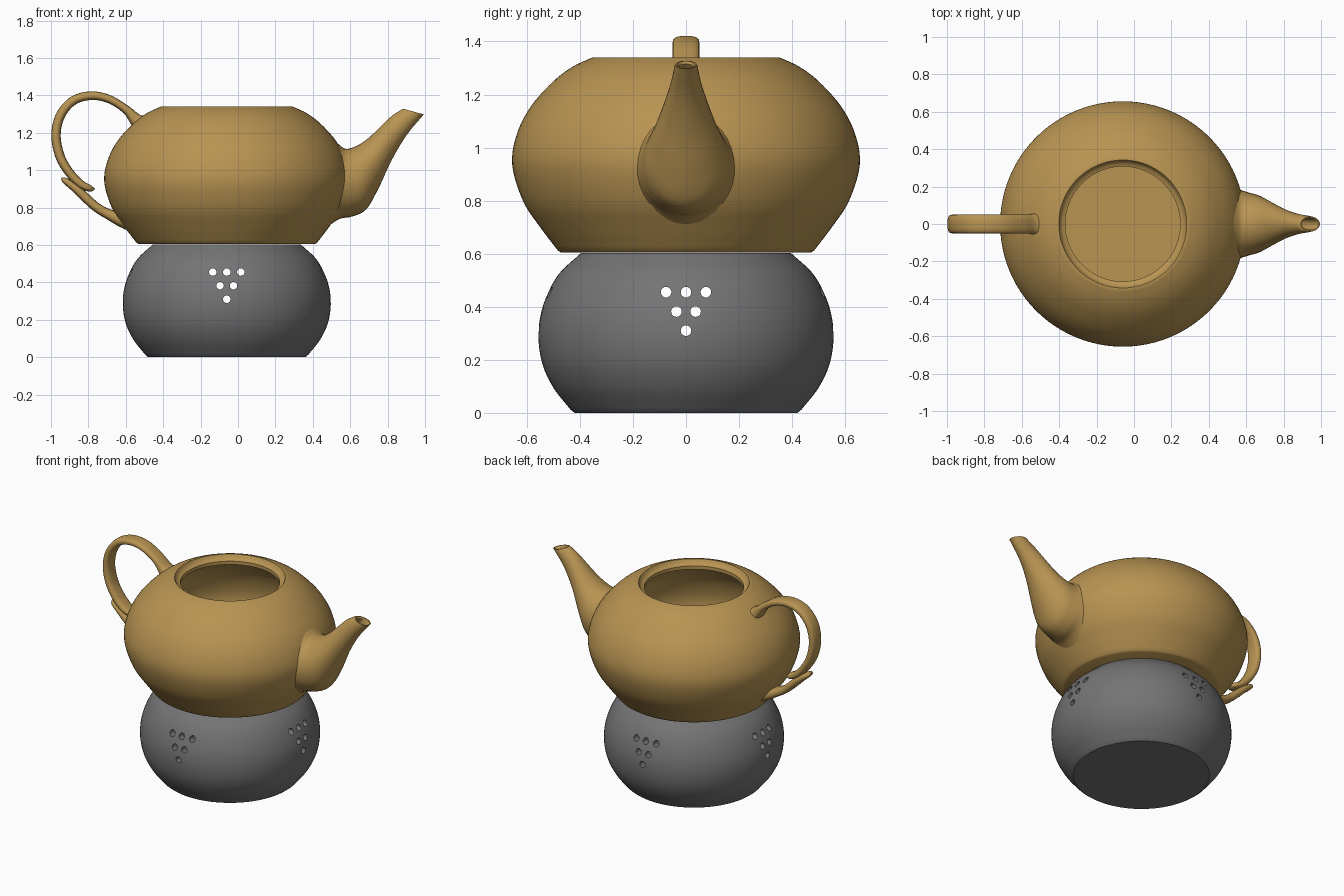
import bpy, bmesh, math
from mathutils import Vector, Matrix

if "Cube" in bpy.data.objects:
    bpy.data.objects.remove(bpy.data.objects["Cube"])

AXIS_X = -0.06


def material(name, rgb):
    m = bpy.data.materials.new(name)
    m.diffuse_color = (*rgb, 1)
    m.use_nodes = True
    m.node_tree.nodes["Principled BSDF"].inputs["Base Color"].default_value = m.diffuse_color
    return m


TAN = material("golden_tan", (0.48, 0.295, 0.085))
GREY = material("slate_grey", (0.175, 0.175, 0.18))


def smooth_curve(points, steps):
    """Catmull-Rom curve through points of any dimension."""
    p = [Vector(q) for q in points]
    p = [2 * p[0] - p[1]] + p + [2 * p[-1] - p[-2]]
    out = []
    for i in range(1, len(p) - 2):
        a, b, c, d = p[i - 1:i + 3]
        for s in range(steps):
            t = s / steps
            out.append(0.5 * (2 * b + (c - a) * t + (2 * a - 5 * b + 4 * c - d) * t * t
                              + (3 * b - a - 3 * c + d) * t ** 3))
    return out + [p[-2]]


def finish(ob, mat):
    if not ob.data.materials:
        ob.data.materials.append(mat)
    bpy.ops.object.select_all(action='DESELECT')
    bpy.context.view_layer.objects.active = ob
    ob.select_set(True)
    bpy.ops.object.shade_smooth_by_angle(angle=math.radians(35))


def skin(name, rings, mat):
    """Closed surface over a row of rings, with both ends capped."""
    bm = bmesh.new()
    loops = [[bm.verts.new(v) for v in r] for r in rings]
    n = len(loops[0])
    for a, b in zip(loops, loops[1:]):
        for i in range(n):
            j = (i + 1) % n
            bm.faces.new((a[i], a[j], b[j], b[i]))
    bm.faces.new(loops[0])
    bm.faces.new(loops[-1])
    bmesh.ops.recalc_face_normals(bm, faces=bm.faces)
    me = bpy.data.meshes.new(name)
    bm.to_mesh(me)
    bm.free()
    ob = bpy.data.objects.new(name, me)
    bpy.context.collection.objects.link(ob)
    finish(ob, mat)
    return ob


def lathe(name, profile, mat, n=96):
    ang = [2 * math.pi * i / n for i in range(n)]
    return skin(name, [[(AXIS_X + r * math.cos(a), r * math.sin(a), z) for a in ang]
                       for r, z in profile], mat)


def ring(s, power=1.0, n=32):
    """Oval ring between an upper and a lower point in the xz plane."""
    ux, uz, lx, lz, w = s
    pts = []
    for i in range(n):
        a = 2 * math.pi * i / n
        c, d = (math.copysign(abs(f) ** power, f) for f in (math.cos(a), math.sin(a)))
        pts.append(((ux + lx) / 2 + c * (ux - lx) / 2, w * d, (uz + lz) / 2 + c * (uz - lz) / 2))
    return pts


def strap(name, path, mat):
    """Soft flat bar along (x, z, half thickness, half width) points."""
    pts = smooth_curve(path, 7)
    rings = []
    for i, (x, z, h, w) in enumerate(pts):
        a, b = pts[max(i - 1, 0)], pts[min(i + 1, len(pts) - 1)]
        t = Vector((b[0] - a[0], b[1] - a[1])).normalized()
        nx, nz = -t.y * h, t.x * h
        rings.append(ring((x + nx, z + nz, x - nx, z - nz, w), 0.75, 24))
    return skin(name, rings, mat)


# Hollow pot body with a recessed lid seat
outer = smooth_curve([(0.483, 0.612), (0.55, 0.70), (0.615, 0.80), (0.655, 0.935), (0.638, 1.05),
                      (0.585, 1.155), (0.50, 1.25), (0.425, 1.306), (0.352, 1.34)], 5)
seat = [(0.342, 1.34), (0.334, 1.325), (0.325, 1.314), (0.307, 1.308), (0.307, 1.285)]
inner = smooth_curve([(0.36, 1.275), (0.46, 1.205), (0.55, 1.10), (0.595, 0.935),
                      (0.55, 0.79), (0.46, 0.66)], 4)
lathe("pot_body", [(0.472, 0.605)] + [tuple(p) for p in outer] + seat + [tuple(p) for p in inner], TAN)

# Spout: flared root, tapering neck, hollow tip
spout = smooth_curve([(0.52, 1.155, 0.47, 0.69, 0.225), (0.565, 1.118, 0.54, 0.738, 0.19),
                      (0.60, 1.117, 0.61, 0.752, 0.171), (0.65, 1.138, 0.685, 0.79, 0.153),
                      (0.705, 1.178, 0.75, 0.90, 0.121), (0.77, 1.24, 0.82, 1.05, 0.084),
                      (0.82, 1.288, 0.90, 1.185, 0.058), (0.876, 1.325, 0.988, 1.292, 0.043)], 5)
bore = [(0.885, 1.327, 0.994, 1.298, 0.041), (0.892, 1.326, 0.988, 1.299, 0.034),
        (0.895, 1.315, 0.978, 1.290, 0.029), (0.84, 1.26, 0.90, 1.21, 0.038),
        (0.75, 1.16, 0.79, 1.05, 0.07)]
skin("spout", [ring(s) for s in list(spout) + bore], TAN)

# Looped handle
strap("handle", [(-0.50, 1.235, 0.06, 0.07), (-0.545, 1.268, 0.036, 0.054), (-0.60, 1.325, 0.023, 0.05),
                 (-0.69, 1.38, 0.022, 0.05), (-0.785, 1.398, 0.023, 0.05), (-0.88, 1.372, 0.024, 0.05),
                 (-0.948, 1.295, 0.025, 0.05), (-0.973, 1.19, 0.025, 0.05), (-0.952, 1.075, 0.025, 0.05),
                 (-0.90, 0.985, 0.024, 0.05), (-0.84, 0.925, 0.022, 0.048), (-0.79, 0.902, 0.017, 0.036),
                 (-0.766, 0.899, 0.004, 0.008)], TAN)

# Lower leaf that carries the handle end
strap("handle_support", [(-0.945, 0.957, 0.004, 0.008), (-0.925, 0.944, 0.016, 0.036),
                         (-0.87, 0.903, 0.022, 0.048), (-0.815, 0.853, 0.025, 0.05),
                         (-0.755, 0.80, 0.025, 0.05), (-0.69, 0.763, 0.028, 0.052),
                         (-0.64, 0.745, 0.04, 0.06), (-0.59, 0.735, 0.055, 0.07)], TAN)

# Hollow warmer base, open at the top
wall = smooth_curve([(0.435, 0.012), (0.50, 0.095), (0.543, 0.19), (0.556, 0.30), (0.537, 0.41),
                     (0.482, 0.52), (0.395, 0.603)], 6)
cavity = smooth_curve([(0.355, 0.60), (0.44, 0.505), (0.495, 0.40), (0.512, 0.30), (0.50, 0.19),
                       (0.41, 0.045)], 4)
warmer = lathe("warmer_base", [(0.42, 0.0)] + [tuple(p) for p in wall] + [tuple(p) for p in cavity], GREY)

# Triangle of vent holes on each of the four sides
bm = bmesh.new()
for k in range(4):
    for z, sides in ((0.455, (-0.075, 0, 0.075)), (0.382, (-0.036, 0.036)), (0.31, (0,))):
        for s in sides:
            m = (Matrix.Translation((AXIS_X, 0, 0)) @ Matrix.Rotation(k * math.pi / 2, 4, 'Z')
                 @ Matrix.Translation((0.5, s, z)) @ Matrix.Rotation(math.pi / 2, 4, 'Y'))
            bmesh.ops.create_cone(bm, cap_ends=True, segments=20, radius1=0.02, radius2=0.02,
                                  depth=0.3, matrix=m)
me = bpy.data.meshes.new("vent_cutter")
bm.to_mesh(me)
bm.free()
cutter = bpy.data.objects.new("vent_cutter", me)
cutter.hide_render = True
bpy.context.collection.objects.link(cutter)
cut = warmer.modifiers.new("vents", 'BOOLEAN')
cut.operation = 'DIFFERENCE'
cut.solver = 'EXACT'
cut.object = cutter
bpy.context.view_layer.objects.active = warmer
# Vents go in before the smoothing so that the hole edges stay sharp
while warmer.modifiers[0] != cut:
    bpy.ops.object.modifier_move_up(modifier=cut.name)
bpy.ops.object.modifier_apply(modifier=cut.name)
bpy.data.objects.remove(cutter)
finish(warmer, GREY)
